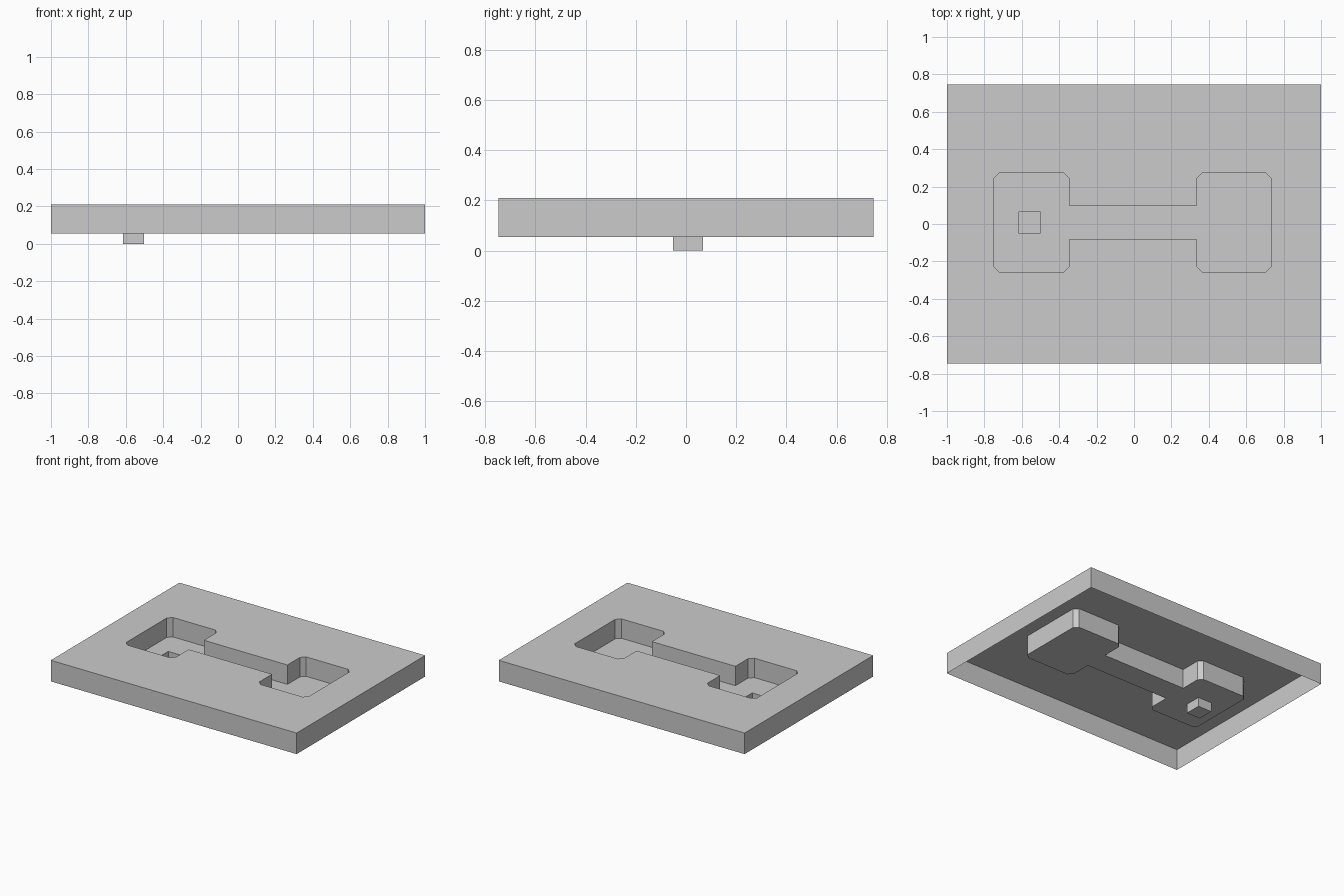
import bpy, bmesh

if "Cube" in bpy.data.objects:
    bpy.data.objects.remove(bpy.data.objects["Cube"])

TOP, SKIRT, FLOOR, BASE = 0.21, 0.055, 0.067, 0.0


def rect(x0, x1, y0, y1):
    return [(x0, y0), (x1, y0), (x1, y1), (x0, y1)]


def loop(bm, pts, z):
    vs = [bm.verts.new((x, y, z)) for x, y in pts]
    return vs, [bm.edges.new((vs[i], vs[(i + 1) % len(vs)])) for i in range(len(vs))]


def walls(bm, upper, lower, inward):
    n = len(upper)
    for i in range(n):
        j = (i + 1) % n
        quad = [upper[i], lower[i], lower[j], upper[j]]
        bm.faces.new(quad[::-1] if inward else quad)


def fill_up(bm, edges):
    res = bmesh.ops.triangle_fill(bm, use_beauty=True, use_dissolve=False,
                                  edges=edges, normal=(0, 0, 1))
    for f in res["geom"]:
        if isinstance(f, bmesh.types.BMFace):
            f.normal_update()
            if f.normal.z < 0:
                f.normal_flip()


def finish(bm, name):
    me = bpy.data.meshes.new(name)
    bm.to_mesh(me)
    bm.free()
    bpy.context.collection.objects.link(bpy.data.objects.new(name, me))


# Outlines, counter-clockwise: slab, two pools joined by a channel, drain
slab = rect(-1, 1, -0.747, 0.747)
drain = rect(-0.615, -0.503, -0.052, 0.068)
L0, L1, R0, R1 = -0.75, -0.346, 0.334, 0.735
Y0, Y1, C0, C1, c = -0.257, 0.273, -0.08, 0.097, 0.03
pool = [
    (L0, Y0 + c), (L0 + c, Y0), (L1 - c, Y0), (L1, Y0 + c), (L1, C0),
    (R0, C0), (R0, Y0 + c), (R0 + c, Y0), (R1 - c, Y0), (R1, Y0 + c),
    (R1, Y1 - c), (R1 - c, Y1), (R0 + c, Y1), (R0, Y1 - c), (R0, C1),
    (L1, C1), (L1, Y1 - c), (L1 - c, Y1), (L0 + c, Y1), (L0, Y1 - c),
]

# Deck: top sheet with the pool opening, and an open-bottomed skirt
bm = bmesh.new()
outer, e_outer = loop(bm, slab, TOP)
hole, e_hole = loop(bm, pool, TOP)
fill_up(bm, e_outer + e_hole)
rim, _ = loop(bm, slab, SKIRT)
walls(bm, outer, rim, False)
finish(bm, "deck")

# Pool basin: thin walls and a floor with the drain opening
bm = bmesh.new()
lip, _ = loop(bm, pool, TOP)
foot, e_foot = loop(bm, pool, FLOOR)
walls(bm, lip, foot, True)
_, e_drain = loop(bm, drain, FLOOR)
fill_up(bm, e_foot + e_drain)
finish(bm, "pool_basin")

# Drain sump: small open box below the floor
bm = bmesh.new()
mouth, _ = loop(bm, drain, FLOOR)
bottom, _ = loop(bm, drain, BASE)
walls(bm, mouth, bottom, True)
bm.faces.new(bottom)
finish(bm, "drain_sump")
